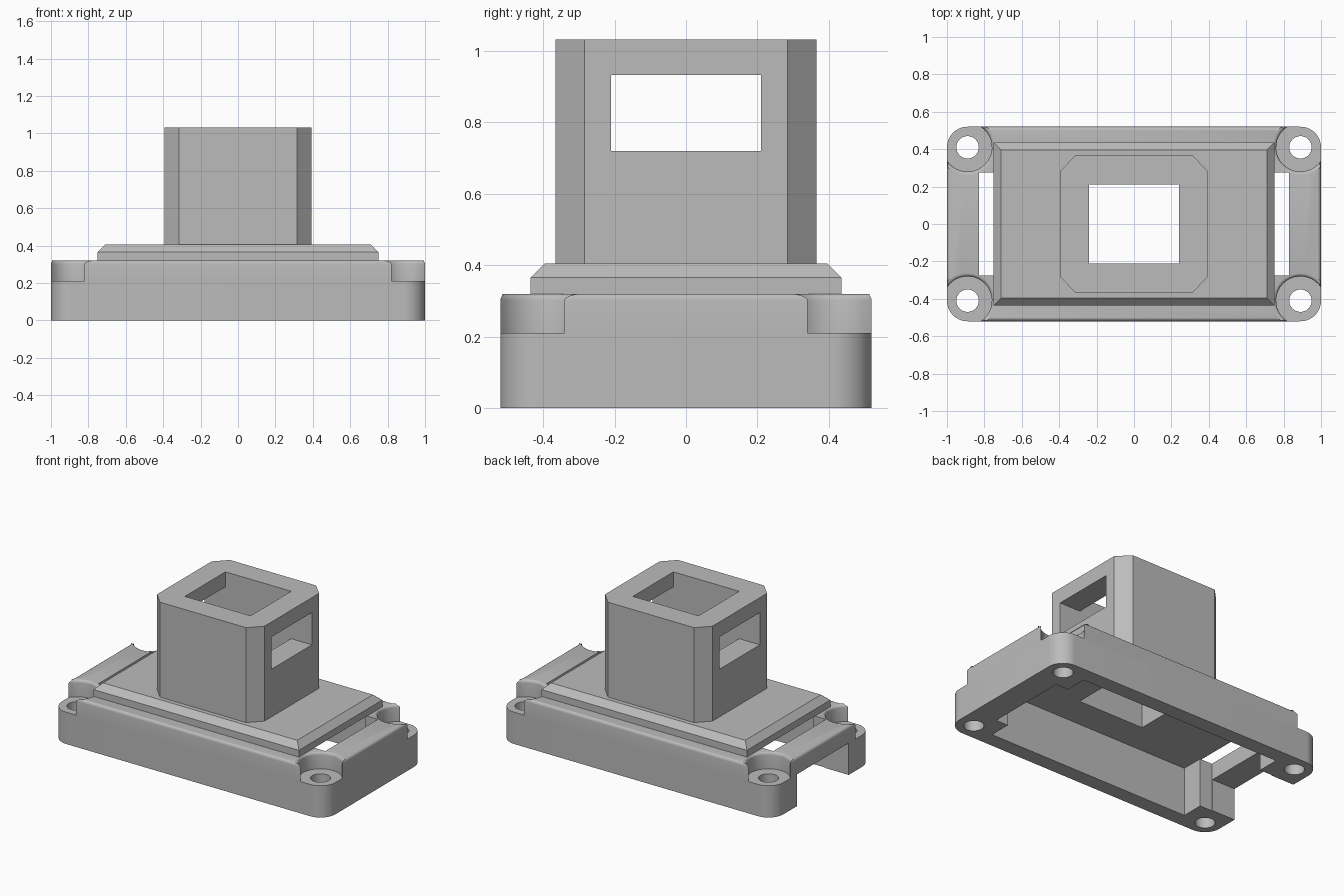
import bpy
import bmesh
from math import cos, sin, pi, acos, asin, radians

cube = bpy.data.objects.get("Cube")
if cube:
    bpy.data.objects.remove(cube, do_unlink=True)

grey = bpy.data.materials.new("plain_grey")
grey.use_nodes = True
colour = (0.5, 0.5, 0.5, 1)
grey.diffuse_color = colour
grey.node_tree.nodes["Principled BSDF"].inputs["Base Color"].default_value = colour

HX, HY = 0.89, 0.41      # screw hole centres
W, D = 1.0, 0.52         # half size of the base
STEP, DECK = 0.21, 0.32  # heights of screw seats and deck


def prism(name, outline, z0, z1, fillet=0, segments=1):
    """Extrude an outline; optionally bevel its top rim."""
    bm = bmesh.new()
    face = bm.faces.new([bm.verts.new((x, y, z0)) for x, y in outline])
    geom = bmesh.ops.extrude_face_region(bm, geom=[face])["geom"]
    for v in geom:
        if isinstance(v, bmesh.types.BMVert):
            v.co.z = z1
    bmesh.ops.recalc_face_normals(bm, faces=bm.faces[:])
    if fillet:
        rim = [e for e in bm.edges if all(v.co.z > z1 - 1e-4 for v in e.verts)]
        bmesh.ops.bevel(bm, geom=rim, offset=fillet, segments=segments,
                        profile=0.5, affect='EDGES')
    mesh = bpy.data.meshes.new(name)
    bm.to_mesh(mesh)
    bm.free()
    mesh.materials.append(grey)
    ob = bpy.data.objects.new(name, mesh)
    bpy.context.collection.objects.link(ob)
    return ob


def rect(x, y, cx=0):
    return [(cx - x, -y), (cx + x, -y), (cx + x, y), (cx - x, y)]


def arc(cx, cy, r, a0, a1, n=14):
    return [(cx + r * cos(a0 + (a1 - a0) * i / n),
             cy + r * sin(a0 + (a1 - a0) * i / n)) for i in range(n + 1)]


def four_corners(quarter):
    """Mirror a +x +y corner path into a closed counter-clockwise outline."""
    back = quarter[::-1]
    return (quarter + [(-x, y) for x, y in back]
            + [(-x, -y) for x, y in quarter] + [(x, -y) for x, y in back])


def cut(ob, cutters):
    for c in cutters:
        mod = ob.modifiers.new("cut", 'BOOLEAN')
        mod.operation, mod.solver, mod.object = 'DIFFERENCE', 'EXACT', c
        bpy.context.view_layer.objects.active = ob
        bpy.ops.object.modifier_apply(modifier=mod.name)


# Base: rounded lower tray, and an upper tray with scooped corners
lower_base = prism("lower_base", four_corners(arc(HX, HY, 0.11, 0, pi / 2)), 0, STEP)
scoop = 0.13
a_start = 2 * pi - acos((W - HX) / scoop)
a_end = pi - asin((D - HY) / scoop)
upper_base = prism("upper_base", four_corners(arc(HX, HY, scoop, a_start, a_end, 20)),
                   STEP, DECK, 0.018, 4)

# Raised plate with a chamfered rim, and the tower with cut corners
raised_plate = prism("raised_plate", rect(0.75, 0.435), DECK, 0.405, 0.04)
tower = prism("tower", four_corners([(0.393, 0.285), (0.315, 0.365)]), 0.405, 1.032)

# Cutters: cavity, end slots, cable notch, screw holes, shaft and window
cavity = prism("cavity_cutter", rect(0.74, 0.42), -0.1, 0.5)
slots = prism("slot_cutter", rect(0.83, 0.275), -0.1, 0.5)
notch = prism("notch_cutter", rect(0.2, 0.27, -1), -0.1, 0.3)
holes = [prism("hole_cutter", arc(sx * HX, sy * HY, 0.06, 0, 2 * pi * 31 / 32, 31), -0.1, 0.3)
         for sx in (-1, 1) for sy in (-1, 1)]
shaft = prism("shaft_cutter", rect(0.24, 0.212), 0.2, 1.2)
window = prism("window_cutter", rect(0.6, 0.21), 0.72, 0.933)

cut(lower_base, [cavity, slots, notch] + holes)
cut(upper_base, [cavity, slots])
cut(raised_plate, [shaft])
cut(tower, [shaft, window])

for c in [cavity, slots, notch, shaft, window] + holes:
    bpy.data.objects.remove(c, do_unlink=True)

# Smooth the rounded parts, keeping sharp edges
for ob in (lower_base, upper_base):
    bpy.ops.object.select_all(action='DESELECT')
    ob.select_set(True)
    bpy.context.view_layer.objects.active = ob
    bpy.ops.object.shade_smooth_by_angle(angle=radians(35))
